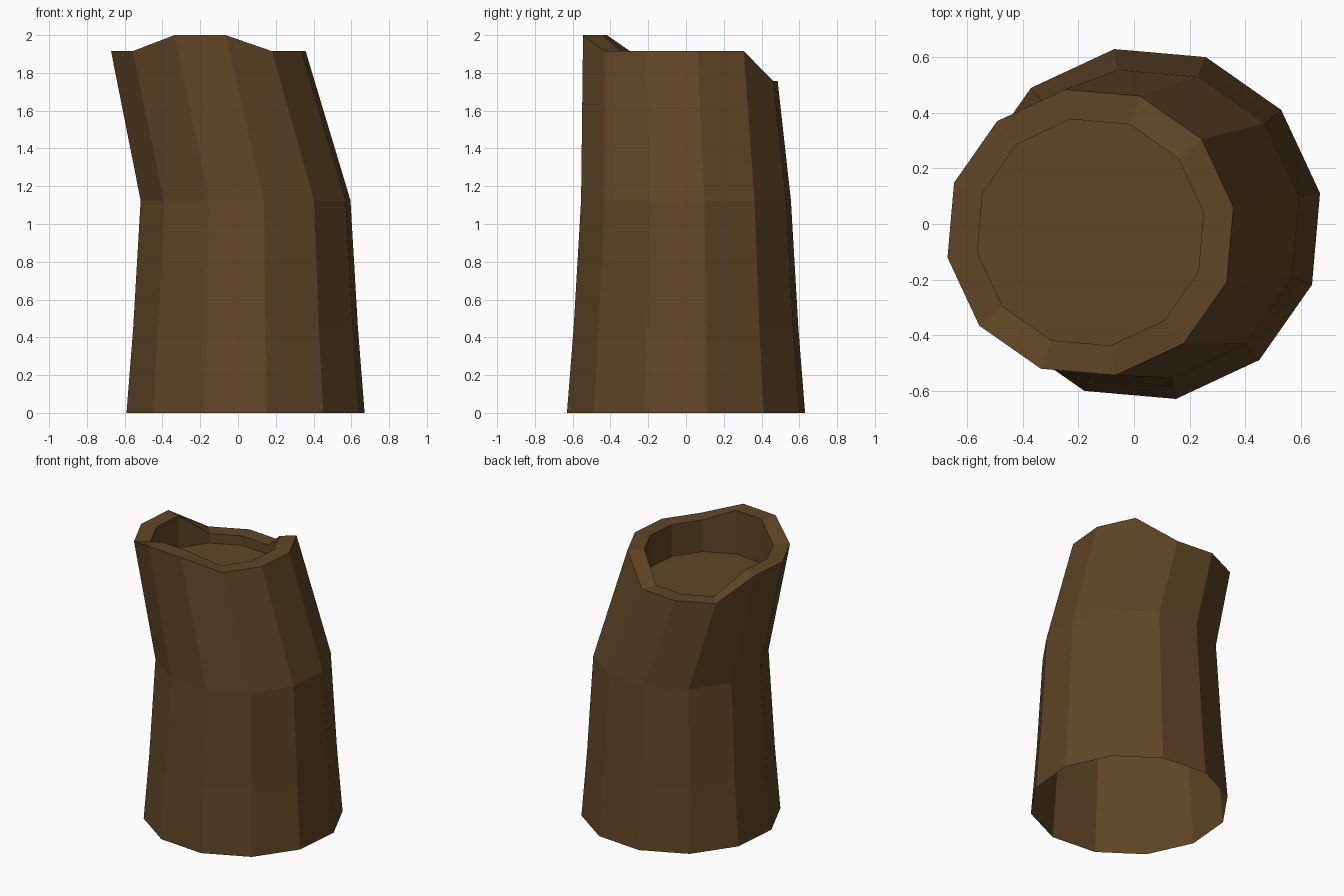
import bpy, bmesh, math

if "Cube" in bpy.data.objects:
    bpy.data.objects.remove(bpy.data.objects["Cube"])

SIDES = 12
TURN = math.radians(10)

bark = bpy.data.materials.new("dark brown bark")
bark.diffuse_color = (0.118, 0.060, 0.019, 1)
bark.use_nodes = True
bark.node_tree.nodes["Principled BSDF"].inputs["Base Color"].default_value = bark.diffuse_color

bm = bmesh.new()


def ring(cx, cy, radius, heights):
    """Twelve-sided ring with a height for each corner."""
    return [bm.verts.new((cx + radius * math.cos(TURN + math.tau * k / SIDES),
                          cy + radius * math.sin(TURN + math.tau * k / SIDES),
                          heights[k])) for k in range(SIDES)]


def bridge(a, b):
    for k in range(SIDES):
        n = (k + 1) % SIDES
        bm.faces.new((a[k], a[n], b[n], b[k]))


# broken rim: low notch at the back, raised lip at the front
rim = [1.915] * SIDES
for k in (2, 3, 4):
    rim[k] = 1.757
for k in (8, 9):
    rim[k] = 2.0

# open-bottomed trunk, bent towards -x, with a hollow in the top
rings = [
    ring(0.04, 0, 0.64, [0] * SIDES),
    ring(0.04, 0, 0.604, [0.45] * SIDES),
    ring(0.04, 0, 0.564, [1.125] * SIDES),
    ring(-0.157, -0.03, 0.523, rim),
    ring(-0.157, -0.03, 0.414, rim),
    ring(-0.157, -0.03, 0.414, [1.69] * SIDES),
]
for a, b in zip(rings, rings[1:]):
    bridge(a, b)
bm.faces.new(rings[-1])  # floor of the hollow

mesh = bpy.data.meshes.new("hollow_stump")
bm.to_mesh(mesh)
bm.free()
mesh.materials.append(bark)
stump = bpy.data.objects.new("hollow_stump", mesh)
bpy.context.collection.objects.link(stump)
